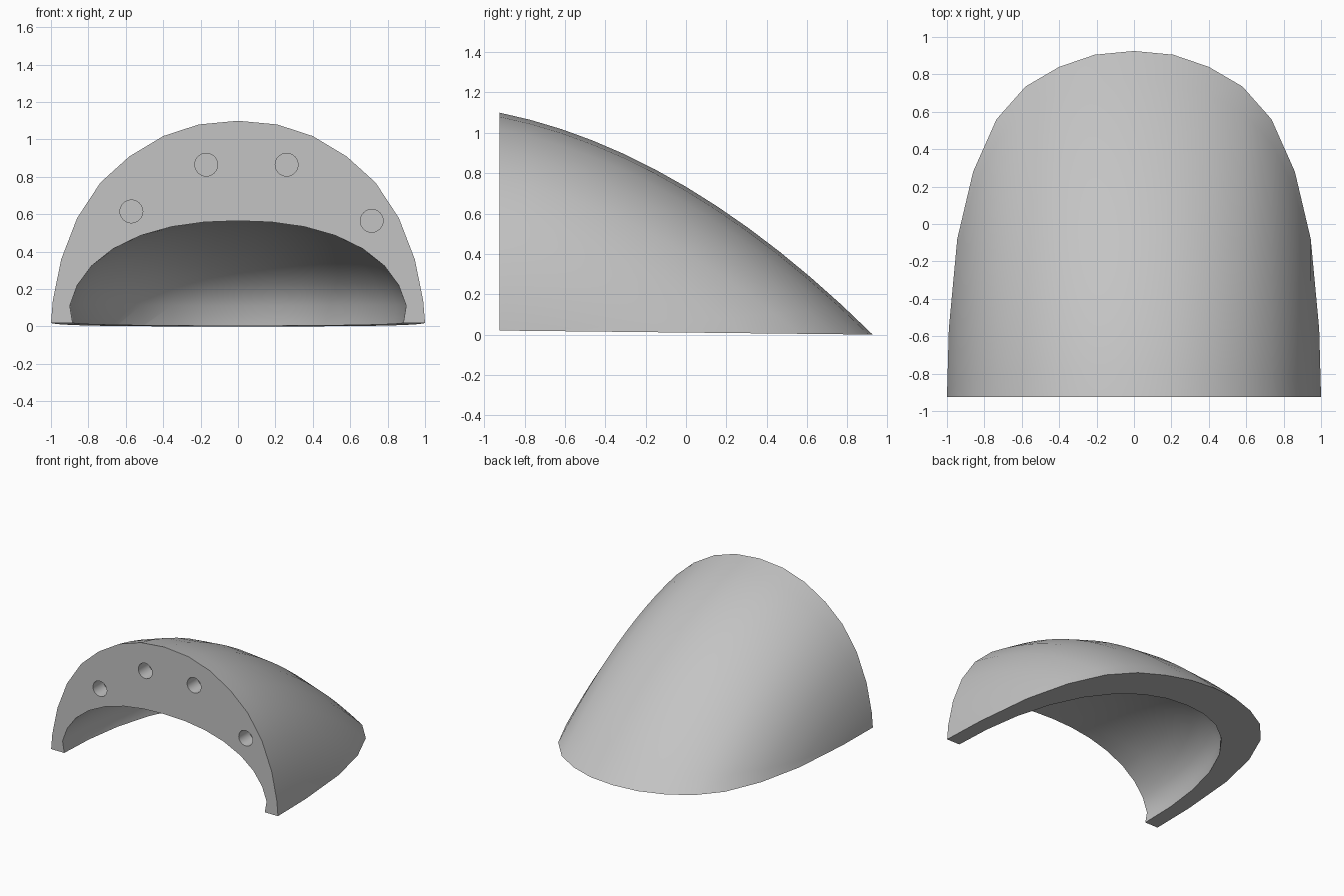
import bpy, bmesh, math
from mathutils import Matrix

cube = bpy.data.objects.get("Cube")
if cube:
    bpy.data.objects.remove(cube, do_unlink=True)

FRONT, BACK = -0.925, 0.925
ROWS = 12

grey = bpy.data.materials.new("light grey")
grey.use_nodes = True
grey.diffuse_color = (0.55, 0.55, 0.55, 1)
grey.node_tree.nodes["Principled BSDF"].inputs["Base Color"].default_value = (0.55, 0.55, 0.55, 1)


def finish(bm, name):
    bmesh.ops.remove_doubles(bm, verts=bm.verts, dist=0.0005)
    bmesh.ops.recalc_face_normals(bm, faces=bm.faces)
    mesh = bpy.data.meshes.new(name)
    bm.to_mesh(mesh)
    bm.free()
    mesh.materials.append(grey)
    obj = bpy.data.objects.new(name, mesh)
    bpy.context.collection.objects.link(obj)
    return obj


def floor_z(y):
    return 0.02 * (BACK - y) / (BACK - FRONT)


def drop(u):
    return 0.2 * u + 0.213 * u * u


# Half of the hood: x, height of the front arch, y where it meets the floor
half = [(0, 1.1, 0.925), (0.21, 1.08, 0.905), (0.40, 1.018, 0.84), (0.58, 0.91, 0.735),
        (0.735, 0.77, 0.56), (0.86, 0.58, 0.28), (0.945, 0.36, -0.08), (0.99, 0.14, -0.56),
        (1.0, 0.02, FRONT)]
columns = [(-x, z, y) for x, z, y in half[:0:-1]] + half

# Outer hood, each column falling along the same curve from arch to floor
bm = bmesh.new()
grid = []
for x, top, end in columns:
    length = end - FRONT
    if length == 0:
        grid.append([bm.verts.new((x, FRONT, top))] * (ROWS + 1))
        continue
    fall = (top - floor_z(end)) / drop(length)
    grid.append([bm.verts.new((x, FRONT + length * r / ROWS, top - fall * drop(length * r / ROWS)))
                 for r in range(ROWS + 1)])
for a, b in zip(grid, grid[1:]):
    for r in range(ROWS):
        corners = list(dict.fromkeys([a[r], b[r], b[r + 1], a[r + 1]]))
        bm.faces.new(corners)
bm.faces.new([c[0] for c in grid])
bm.faces.new([c[-1] for c in reversed(grid)])
hood = finish(bm, "hood_shell")

# Hollow: a slightly squared dome, tucked in at the foot
bm = bmesh.new()
bmesh.ops.create_uvsphere(bm, u_segments=32, v_segments=16, radius=1)
for v in bm.verts:
    n = 2.25
    size = sum(abs(c) ** n for c in v.co) ** (1 / n)
    p = v.co / size
    tuck = 0.968 if p.z < 0.03 else 1
    v.co = (p.x * 0.91 * tuck, FRONT + p.y * 1.525, p.z * 0.565)
cutters = [finish(bm, "hollow_cutter")]

# Blind holes in the front rim
for x, z in [(-0.57, 0.615), (-0.17, 0.865), (0.26, 0.865), (0.715, 0.565)]:
    bm = bmesh.new()
    place = Matrix.Translation((x, FRONT, z)) @ Matrix.Rotation(math.pi / 2, 4, 'X')
    bmesh.ops.create_cone(bm, cap_ends=True, segments=32, radius1=0.061, radius2=0.061,
                          depth=0.26, matrix=place)
    cutters.append(finish(bm, "hole_cutter"))

for cutter in cutters:
    cutter.hide_render = True
    mod = hood.modifiers.new(cutter.name, 'BOOLEAN')
    mod.operation = 'DIFFERENCE'
    mod.solver = 'EXACT'
    mod.object = cutter

# Bake the cuts and shade
bpy.context.view_layer.update()
baked = bpy.data.meshes.new_from_object(hood.evaluated_get(bpy.context.evaluated_depsgraph_get()))
hood.modifiers.clear()
hood.data = baked
for cutter in cutters:
    bpy.data.objects.remove(cutter, do_unlink=True)
for other in bpy.context.selected_objects:
    other.select_set(False)
hood.select_set(True)
bpy.context.view_layer.objects.active = hood
bpy.ops.object.shade_smooth_by_angle(angle=math.radians(30))
